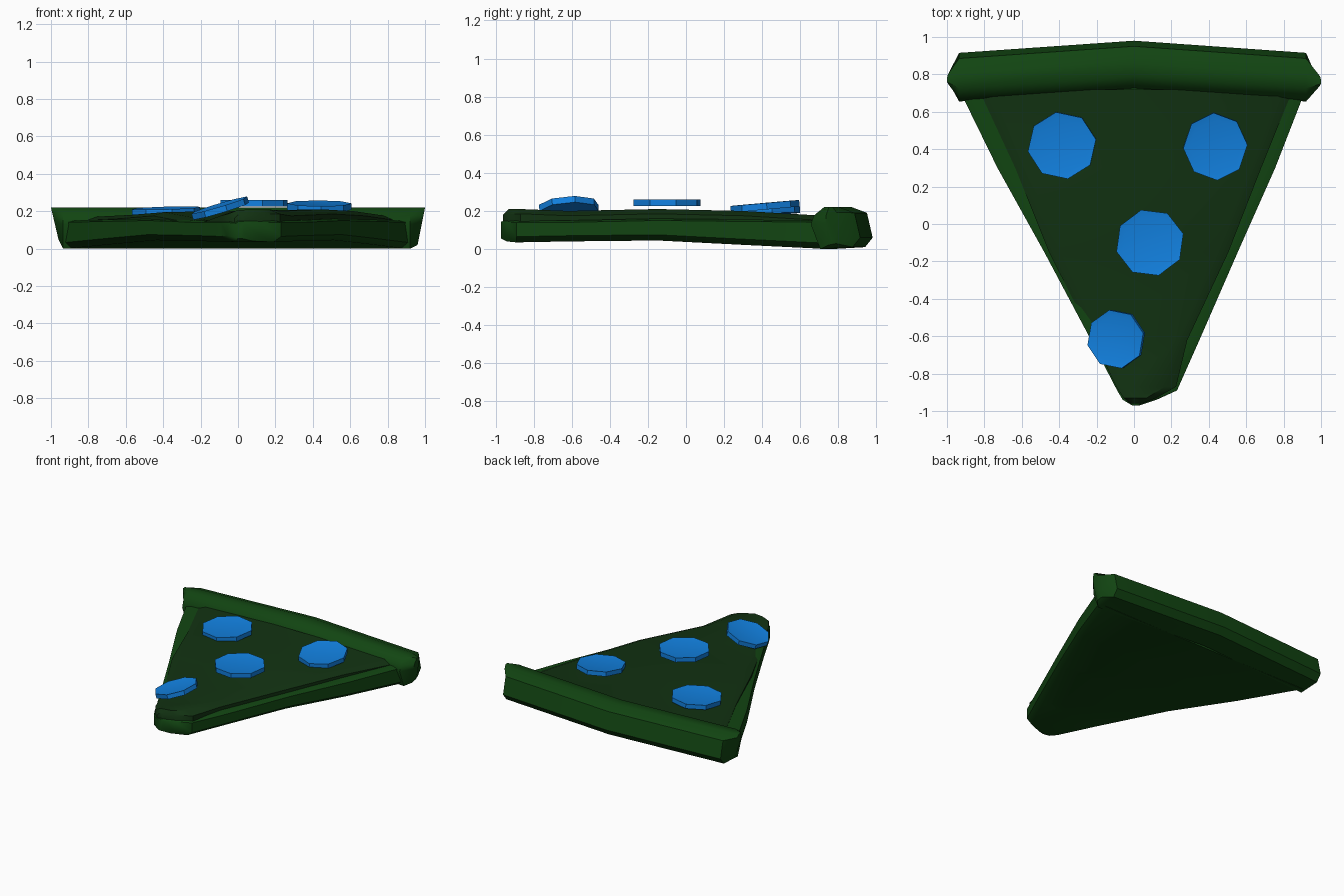
import bpy
import bmesh
from math import radians
from mathutils import Matrix, Euler

cube = bpy.data.objects.get("Cube")
if cube:
    bpy.data.objects.remove(cube, do_unlink=True)


def material(name, rgb):
    m = bpy.data.materials.new(name)
    m.use_nodes = True
    m.diffuse_color = (*rgb, 1)
    bsdf = next(n for n in m.node_tree.nodes if n.type == 'BSDF_PRINCIPLED')
    bsdf.inputs["Base Color"].default_value = (*rgb, 1)
    return m


green = material("crust green", (0.006, 0.06, 0.006))
dark_green = material("topping dark green", (0.006, 0.032, 0.006))
blue = material("slice blue", (0.006, 0.22, 0.75))


def finish(name, bm, mat, angle=40):
    bmesh.ops.recalc_face_normals(bm, faces=bm.faces)
    mesh = bpy.data.meshes.new(name)
    bm.to_mesh(mesh)
    bm.free()
    ob = bpy.data.objects.new(name, mesh)
    bpy.context.collection.objects.link(ob)
    mesh.materials.append(mat)
    bpy.ops.object.select_all(action='DESELECT')
    ob.select_set(True)
    bpy.context.view_layer.objects.active = ob
    bpy.ops.object.shade_smooth_by_angle(angle=radians(angle))
    return ob


def loft(name, sections, mat):
    """Skin a run of closed sections and cap both ends."""
    bm = bmesh.new()
    rings = [[bm.verts.new(p) for p in s] for s in sections]
    for a, b in zip(rings, rings[1:]):
        n = len(a)
        for i in range(n):
            j = (i + 1) % n
            bm.faces.new((a[i], a[j], b[j], b[i]))
    bm.faces.new(rings[0])
    bm.faces.new(rings[-1])
    return finish(name, bm, mat)


# Wedge base: y, left edge, right edge, underside, top of the side wall
base = []
for y, x0, x1, low, high in [
    (-0.97, -0.01, 0.03, 0.055, 0.135),
    (-0.94, -0.06, 0.12, 0.04, 0.14),
    (-0.89, -0.09, 0.23, 0.035, 0.14),
    (-0.62, -0.23, 0.35, 0.04, 0.14),
    (-0.15, -0.48, 0.555, 0.045, 0.15),
    (0.3, -0.73, 0.755, 0.022, 0.145),
    (0.75, -0.95, 0.93, 0.0, 0.14),
]:
    m = min(0.04, (x1 - x0) * 0.3)
    base.append([(x0 + m, y, low), (x0, y, low + 0.03), (x0, y, high),
                 (x0 + m, y, high + 0.01), (x1 - m, y, high + 0.01),
                 (x1, y, high), (x1, y, low + 0.03), (x1 - m, y, low)])
loft("slice_base", base, green)

# Melted layer: y, left edge, right edge, left height, right height
layer = []
for y, x0, x1, left, right in [
    (-0.96, -0.02, 0.04, 0.18, 0.18),
    (-0.93, -0.055, 0.12, 0.205, 0.21),
    (-0.87, -0.095, 0.225, 0.195, 0.21),
    (-0.62, -0.215, 0.285, 0.15, 0.2),
    (-0.15, -0.455, 0.505, 0.195, 0.21),
    (0.3, -0.635, 0.68, 0.18, 0.2),
    (0.72, -0.83, 0.85, 0.17, 0.175),
]:
    m = min(0.06, (x1 - x0) * 0.3)
    layer.append([(x0, y, 0.125), (x0, y, left - 0.02), (x0 + m, y, left),
                  (x1 - m, y, right), (x1, y, right - 0.025), (x1, y, 0.125)])
loft("melted_layer", layer, dark_green)

# Back crust: one profile swept across the width, pinched at both ends
profile = [(0.72, 0.13), (0.735, 0.175), (0.79, 0.22), (0.87, 0.22),
           (0.95, 0.19), (0.98, 0.06), (0.94, 0.01), (0.77, 0.0)]
crust = []
for x, shift, pinch, lift in [(-1, -0.075, 0.25, 0.05), (-0.935, -0.065, 1, 0),
                              (0, 0, 1, 0), (0.92, -0.065, 1, 0),
                              (1, -0.085, 0.25, 0.02)]:
    inward = 0.04 * (pinch < 1) * (1 if x < 0 else -1)
    crust.append([(x + inward * (1 - z / 0.22), 0.85 + (y - 0.85) * pinch + shift,
                   lift + z * (1 - lift / 0.22)) for y, z in profile])
loft("back_crust", crust, green)

# Round topping slices: centre, width scale, tilt in degrees
for i, (pos, width, tilt) in enumerate([
    ((-0.385, 0.42, 0.2), 1, (2, -2, 10)),
    ((0.435, 0.415, 0.225), 0.93, (5, 0, 3)),
    ((0.085, -0.1, 0.242), 1, (0, 0, 15)),
    ((-0.095, -0.615, 0.216), 0.86, (0, -17, 12)),
]):
    bm = bmesh.new()
    bmesh.ops.create_cone(bm, cap_ends=True, segments=8, radius1=0.185,
                          radius2=0.185, depth=0.034)
    top = [f for f in bm.faces if f.normal.z > 0.9]
    bmesh.ops.inset_region(bm, faces=top, thickness=0.035, depth=-0.006)
    bm.transform(Matrix.LocRotScale(pos, Euler([radians(a) for a in tilt]),
                                    (width, 0.98 if i < 3 else 0.86, 1)))
    finish(f"topping_slice_{i + 1}", bm, blue)
